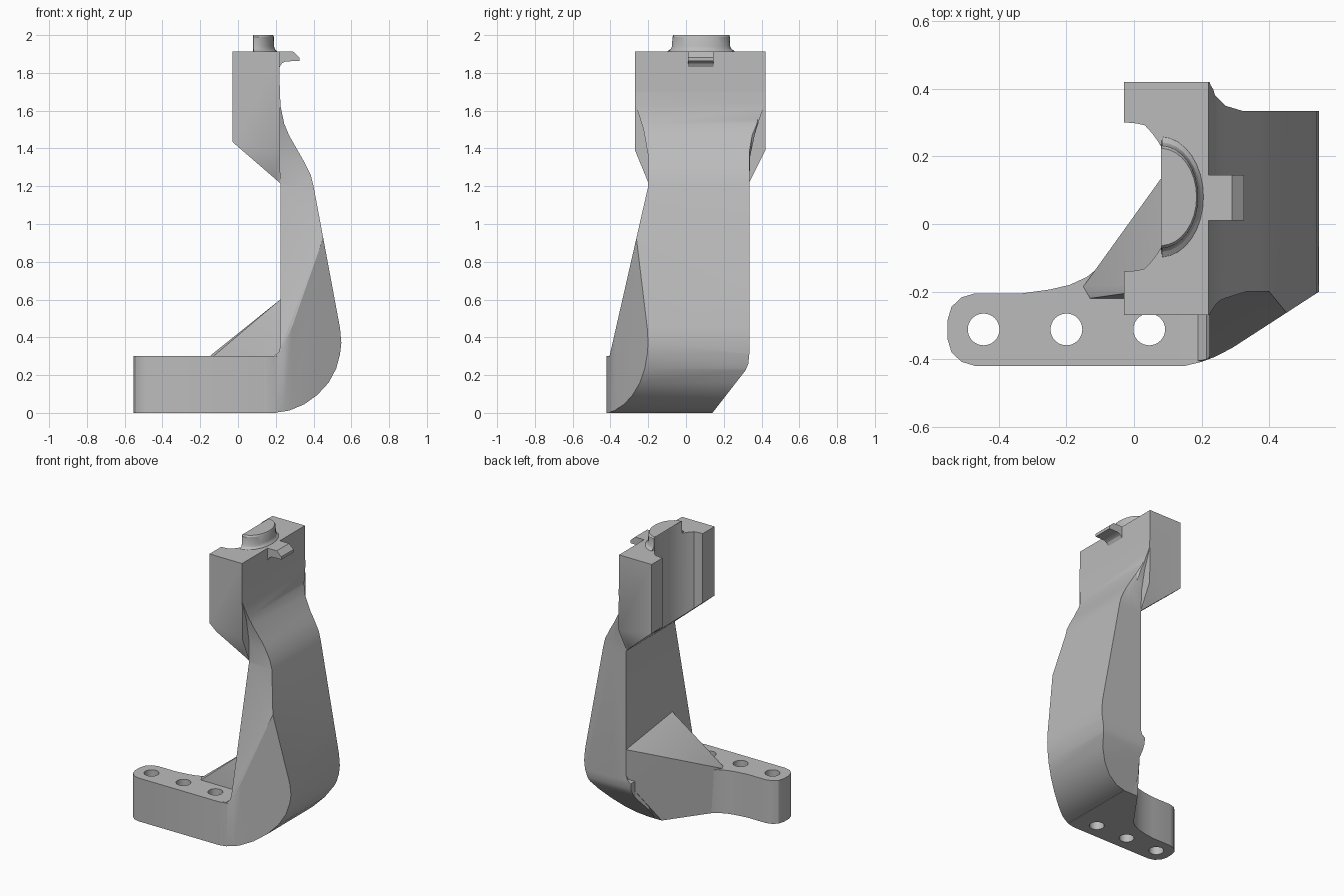
import bpy, bmesh, math
from mathutils import Vector

if "Cube" in bpy.data.objects:
    bpy.data.objects.remove(bpy.data.objects["Cube"], do_unlink=True)

grey = bpy.data.materials.new("plain grey")
grey.use_nodes = True
COLOUR = (0.5, 0.5, 0.5, 1)
grey.diffuse_color = COLOUR
grey.node_tree.nodes["Principled BSDF"].inputs["Base Color"].default_value = COLOUR


def finish(bm, name):
    bmesh.ops.recalc_face_normals(bm, faces=bm.faces)
    mesh = bpy.data.meshes.new(name)
    bm.to_mesh(mesh)
    bm.free()
    mesh.materials.append(grey)
    ob = bpy.data.objects.new(name, mesh)
    bpy.context.collection.objects.link(ob)
    return ob


def loft(name, rings):
    """Closed skin through rings of equal length, capped at both ends."""
    bm = bmesh.new()
    loops = [[bm.verts.new(p) for p in ring] for ring in rings]
    n = len(loops[0])
    for a, b in zip(loops, loops[1:]):
        for i in range(n):
            j = (i + 1) % n
            bm.faces.new((a[i], a[j], b[j], b[i]))
    bm.faces.new(loops[0])
    bm.faces.new(loops[-1])
    return finish(bm, name)


def prism(name, axis, outline, lo, hi):
    """Extrude a 2D outline along one axis."""
    def place(p, d):
        p = list(p)
        p.insert("xyz".index(axis), d)
        return p
    return loft(name, [[place(p, d) for p in outline] for d in (lo, hi)])


def hull(name, points):
    bm = bmesh.new()
    for p in points:
        bm.verts.new(p)
    bmesh.ops.convex_hull(bm, input=bm.verts[:])
    bmesh.ops.delete(bm, geom=[v for v in bm.verts if not v.link_faces], context='VERTS')
    return finish(bm, name)


def cut(ob, tool, operation):
    mod = ob.modifiers.new("cut", 'BOOLEAN')
    mod.operation, mod.object, mod.solver = operation, tool, 'EXACT'
    bpy.context.view_layer.objects.active = ob
    bpy.ops.object.modifier_apply(modifier=mod.name)
    bpy.data.objects.remove(tool, do_unlink=True)


def arc(cx, cy, rx, ry, half_angle, steps):
    return [(cx + rx * math.cos(t), cy + ry * math.sin(t)) for t in
            (math.radians(half_angle) * (2 * i / steps - 1) for i in range(steps + 1))]


MID = 0.08  # centre line of the cradle in y

# Column: side curve, narrowed by its end-on and plan outlines
column = prism("column", 'y', [
    (.14, 0), (.19, 0), (.27, .012), (.35, .045), (.42, .095), (.48, .16), (.52, .235),
    (.54, .31), (.547, .37), (.54, .45), (.40, 1.2), (.385, 1.26), (.35, 1.33), (.27, 1.47),
    (.245, 1.53), (.226, 1.62), (.22, 1.72), (.2, 1.72), (.2, 1.237), (.224, 1.215),
    (.224, .35), (.215, .32), (.19, .301), (.14, .3)], -.5, .5)
cut(column, prism("end_outline", 'x', [
    (-.42, -.1), (.06, -.1), (.14, 0), (.315, .225), (.33, .26), (.335, .31), (.335, 1.2),
    (.34, 1.36), (.37, 1.5), (.419, 1.64), (.419, 1.8), (-.269, 1.8), (-.269, 1.64),
    (-.225, 1.5), (-.2, 1.36), (-.2, 1.2), (-.405, .3), (-.42, .29)], -1, 1), 'INTERSECT')
cut(column, prism("plan_outline", 'z', [
    (.1, -.42), (.15, -.42), (.2, -.408), (.24, -.393), (.29, -.367), (.548, -.2),
    (.6, .335), (.32, .335), (.27, .35), (.24, .38), (.225, .43), (.19, .43),
    (.19, .283), (.1, .148)], -.2, 2.2), 'INTERSECT')

# Foot: plan outline with three bolt holes
foot = prism("foot", 'z', [
    (-.47, -.42), (.15, -.42), (.2, -.408), (.2, -.17), (-.06, -.08), (-.1, -.125),
    (-.14, -.157), (-.19, -.18), (-.25, -.194), (-.33, -.205), (-.47, -.205), (-.51, -.217),
    (-.54, -.245), (-.552, -.285), (-.552, -.34), (-.54, -.38), (-.51, -.408)], 0, .3)
for x in (-.445, -.2, .045):
    hole = prism("hole", 'z', arc(x, -.312, .047, .047, 180, 32)[:-1], -.1, .5)
    cut(foot, hole, 'DIFFERENCE')

# Gusset: sloped wedge joining foot and column
hull("gusset", [
    (.2, .14, 0), (.088, .14, 0), (-.12, -.15, 0), (-.12, -.21, 0), (.2, -.22, 0),
    (.224, .335, .31), (.25, .335, .31), (.224, .335, .53), (.25, .335, .53),
    (.224, -.17, .6), (.25, -.17, .6), (-.15, -.185, .3), (-.13, -.22, .3), (.25, -.22, .3)])

# Head block: sloped underside, tapered cheeks, vertical cradle groove
head = prism("head_block", 'y', [
    (-.03, 1.435), (.19, 1.245), (.224, 1.215), (.22, 1.914), (-.03, 1.914)], -.5, .5)
cut(head, prism("cheek_outline", 'x', [
    (-.27, 2.1), (-.27, 1.39), (-.2, 1.22), (-.2, 1.1), (.335, 1.1), (.335, 1.22),
    (.42, 1.39), (.42, 2.1)], -1, 1), 'INTERSECT')
groove = arc(-.18, MID, .3, .3, 45, 24)
groove = [(-.2, MID - .22), (-.02, MID - .22), (.005, MID - .218)] + groove + [
    (.005, MID + .218), (-.02, MID + .22), (-.2, MID + .22)]
cut(head, prism("groove", 'z', groove, 1, 2.3), 'DIFFERENCE')

# Collar: crescent lip with a flared root and eased rim
inner = arc(-.18, MID, .3, .3, 30, 16)
rings = []
for z, grow in ((1.905, .03), (1.916, .025), (1.925, .01), (1.94, .002), (1.99, 0), (2.0, -.008)):
    outer = arc(.079, MID, .111 + grow * .6, .152 + grow, 88, 16)
    rings.append([(x, y, z) for x, y in inner + outer[::-1]])
loft("collar", rings)

# Latch tab on the outer face of the head
prism("latch_tab", 'y', [
    (.2, 1.914), (.29, 1.914), (.325, 1.882), (.325, 1.862), (.285, 1.862), (.25, 1.86),
    (.232, 1.85), (.22, 1.83), (.2, 1.83)], .01, .145)

# Smooth the curved runs and keep corners crisp
for ob in bpy.data.objects:
    if ob.type == 'MESH' and grey.name in ob.data.materials:
        bpy.ops.object.select_all(action='DESELECT')
        ob.select_set(True)
        bpy.context.view_layer.objects.active = ob
        bpy.ops.object.shade_smooth_by_angle(angle=math.radians(28))
